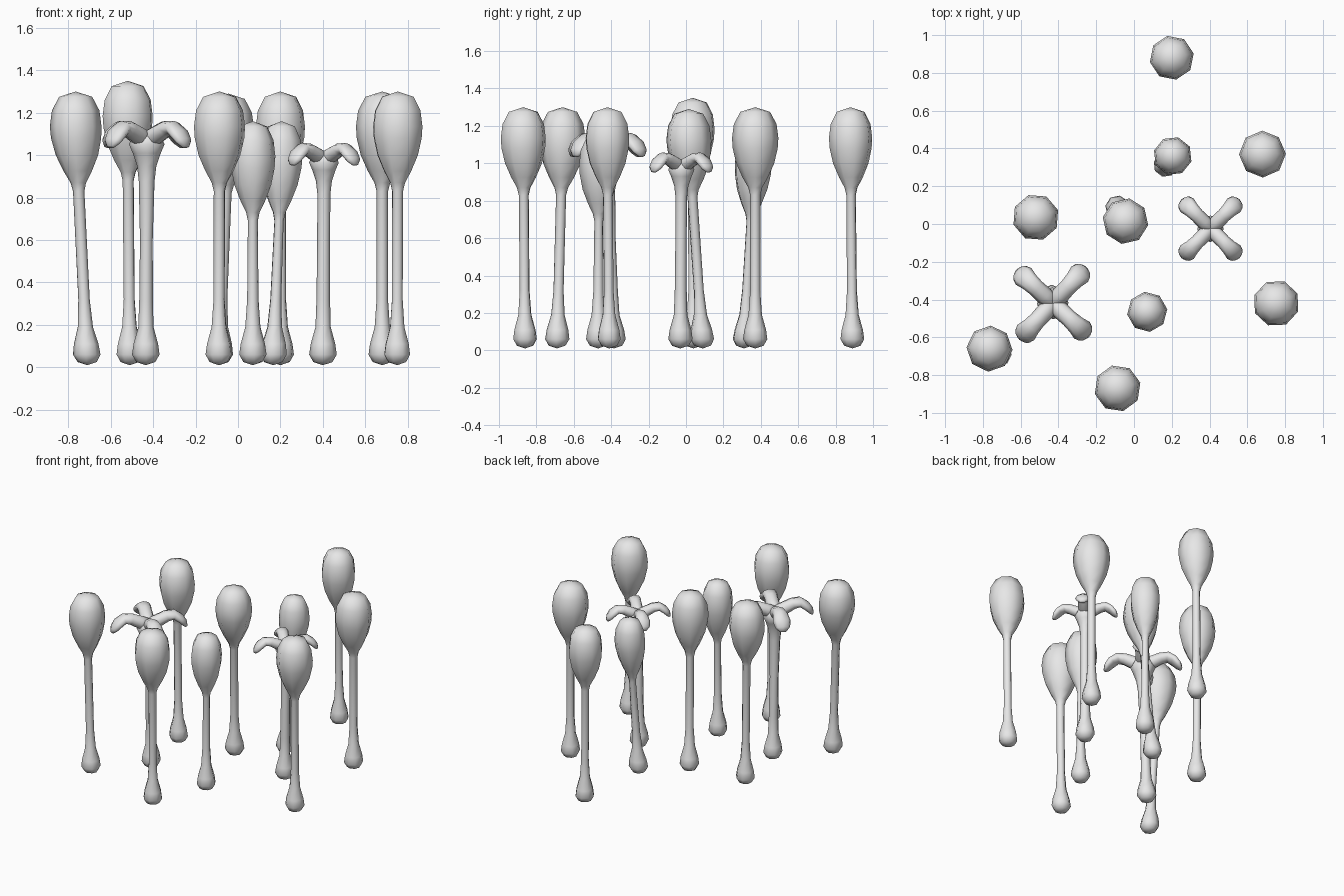
import bpy, bmesh, math
from mathutils import Vector

cube = bpy.data.objects.get("Cube")
if cube:
    bpy.data.objects.remove(cube)

grey = bpy.data.materials.new("light_grey")
grey.use_nodes = True
grey.diffuse_color = (0.8, 0.8, 0.8, 1)
grey.node_tree.nodes["Principled BSDF"].inputs["Base Color"].default_value = (0.8, 0.8, 0.8, 1)

SIDES = 8


def loft(name, sections):
    """Skin a closed tube over (centre, side axis, up axis) sections."""
    bm = bmesh.new()
    rings = []
    for c, u, v in sections:
        ring = []
        for i in range(SIDES):
            a = math.tau * i / SIDES
            ring.append(bm.verts.new(c + u * math.cos(a) + v * math.sin(a)))
        rings.append(ring)
    for low, high in zip(rings, rings[1:]):
        for i in range(SIDES):
            j = (i + 1) % SIDES
            bm.faces.new((low[i], low[j], high[j], high[i]))
    bm.faces.new(rings[0][::-1])
    bm.faces.new(rings[-1])
    bmesh.ops.remove_doubles(bm, verts=bm.verts, dist=0.0005)
    bmesh.ops.recalc_face_normals(bm, faces=bm.faces)
    mesh = bpy.data.meshes.new(name)
    bm.to_mesh(mesh)
    bm.free()
    mesh.materials.append(grey)
    for p in mesh.polygons:
        p.use_smooth = True
    obj = bpy.data.objects.new(name, mesh)
    bpy.context.collection.objects.link(obj)
    return obj


def upright(name, profile, base, top, height, turn):
    """Revolve a (radius, z) profile about an axis leaning from base to top."""
    sections = []
    for r, z in profile:
        t = min(1, z / (height - 0.18))
        x, y = (b + (e - b) * t for b, e in zip(base, top))
        u = Vector((math.cos(turn), math.sin(turn), 0))
        v = Vector((-math.sin(turn), math.cos(turn), 0))
        sections.append((Vector((x, y, z)), u * r, v * r))
    return loft(name, sections)


# Bulbous foot shared by every stalk
FOOT = [(0.0001, 0.01), (0.045, 0.025), (0.065, 0.06), (0.058, 0.11), (0.036, 0.19)]
# Bud: radius as a share of the widest point, depth below the tip
BUD = [(0.22, -0.47), (0.3, -0.43), (0.55, -0.375), (0.82, -0.3), (0.97, -0.22),
       (1.0, -0.165), (0.92, -0.09), (0.64, -0.025), (0.001, 0)]
# Flower cup: radius, depth below the highest petal
CUP = [(0.031, -0.24), (0.038, -0.18), (0.055, -0.13), (0.07, -0.095),
       (0.055, -0.06), (0.0001, -0.045)]
# Petal: reach, depth, half width, half thickness
PETAL = [(-0.02, -0.075, 0.03, 0.025), (0.05, -0.06, 0.04, 0.038),
         (0.1, -0.036, 0.038, 0.033), (0.14, -0.03, 0.042, 0.028),
         (0.175, -0.055, 0.05, 0.025), (0.198, -0.083, 0.042, 0.02),
         (0.21, -0.105, 0.018, 0.01)]


def bud_stalk(name, base, top, height, width, turn):
    profile = FOOT + [(0.027, 0.32)]
    profile += [(r * width, height + d) for r, d in BUD]
    upright(name, profile, base, top, height, turn)


def flower_stalk(name, base, top, height, size, turn):
    profile = FOOT + [(0.032, 0.32), (0.03, 0.6)]
    profile += [(r * size, height + d * size) for r, d in CUP]
    upright(name + "_stalk", profile, base, top, height, turn)
    # Four drooping petals set crosswise
    for k in range(4):
        a = turn + math.pi / 4 + k * math.pi / 2
        out = Vector((math.cos(a), math.sin(a), 0))
        side = Vector((-math.sin(a), math.cos(a), 0))
        centre = Vector((top[0], top[1], height))
        path = [centre + (out * r + Vector((0, 0, d))) * size for r, d, w, t in PETAL]
        sections = []
        for i, (r, d, w, t) in enumerate(PETAL):
            along = (path[min(i + 1, len(path) - 1)] - path[max(i - 1, 0)]).normalized()
            sections.append((path[i], side * w * size, along.cross(side) * t * size))
        loft(f"{name}_petal_{k + 1}", sections)


# Closed buds: foot position, head position, height, head radius
BUDS = [
    ((0.2, 0.89), (0.2, 0.88), 1.30, 0.118),
    ((0.165, 0.31), (0.205, 0.36), 1.16, 0.103),
    ((0.68, 0.37), (0.68, 0.37), 1.30, 0.124),
    ((-0.51, 0.04), (-0.52, 0.035), 1.35, 0.124),
    ((-0.09, 0.09), (-0.045, 0.015), 1.29, 0.122),
    ((0.07, -0.47), (0.07, -0.465), 1.16, 0.107),
    ((0.75, -0.41), (0.753, -0.42), 1.30, 0.124),
    ((-0.71, -0.69), (-0.765, -0.66), 1.30, 0.122),
    ((-0.09, -0.86), (-0.087, -0.87), 1.30, 0.124),
]
for n, (base, top, height, width) in enumerate(BUDS):
    bud_stalk(f"bud_stalk_{n + 1}", base, top, height, width, 0.2 + 0.3 * n)

# Open flowers
flower_stalk("small_flower", (0.4, -0.03), (0.405, -0.025), 1.06, 1.0, 0)
flower_stalk("large_flower", (-0.435, -0.385), (-0.43, -0.42), 1.165, 1.2, 0.04)
